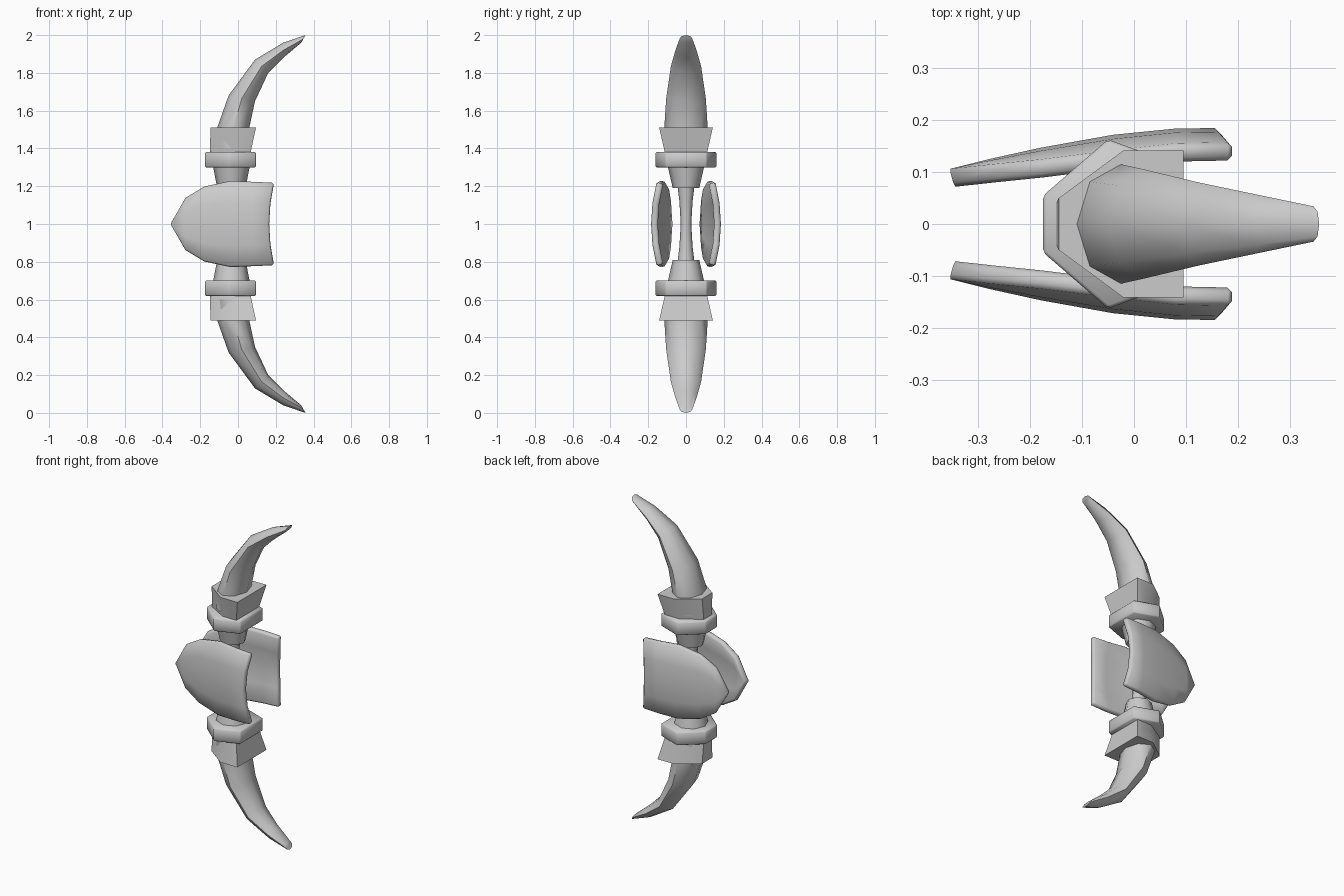
import bpy, bmesh, math
from mathutils import Vector

cube = bpy.data.objects.get("Cube")
if cube:
    bpy.data.objects.remove(cube)

# Single plain grey
GREY = (0.6, 0.6, 0.6, 1.0)
grey = bpy.data.materials.new("plain_grey")
grey.use_nodes = True
grey.diffuse_color = GREY
bsdf = grey.node_tree.nodes["Principled BSDF"]
bsdf.inputs["Base Color"].default_value = GREY
bsdf.inputs["Roughness"].default_value = 0.7


def finish(name, bm, angle=None):
    """Turn a bmesh into a smooth object whose origin is the weapon's centre."""
    me = bpy.data.meshes.new(name)
    bm.to_mesh(me)
    bm.free()
    me.materials.append(grey)
    ob = bpy.data.objects.new(name, me)
    ob.location.z = 1
    bpy.context.collection.objects.link(ob)
    bpy.ops.object.select_all(action='DESELECT')
    bpy.context.view_layer.objects.active = ob
    ob.select_set(True)
    if angle is None:
        bpy.ops.object.shade_smooth()
    else:
        bpy.ops.object.shade_smooth_by_angle(angle=math.radians(angle))
    return ob


def mirror(ob, axis):
    mod = ob.modifiers.new("mirror", 'MIRROR')
    mod.use_axis = [axis == i for i in range(3)]
    mod.use_mirror_merge = False


def loft(name, rings, angle=None, both_ends=True):
    """Skin closed rings of points and cap both ends."""
    bm = bmesh.new()
    loops = [[bm.verts.new(p) for p in ring] for ring in rings]
    n = len(loops[0])
    for a, b in zip(loops, loops[1:]):
        for i in range(n):
            j = (i + 1) % n
            bm.faces.new((a[i], a[j], b[j], b[i]))
    bm.faces.new(loops[0])
    bm.faces.new(loops[-1])
    bmesh.ops.recalc_face_normals(bm, faces=bm.faces)
    ob = finish(name, bm, angle)
    if both_ends:
        mirror(ob, 2)
    return ob


def oval(outer, inner, ry, sides=8):
    """Oval section spanning two (x, z) points, with half width ry."""
    o, i = Vector((outer[0], 0, outer[1])), Vector((inner[0], 0, inner[1]))
    mid, half = (o + i) / 2, (i - o) / 2
    turn = [2 * math.pi * k / sides for k in range(sides)]
    return [mid + half * math.cos(t) + Vector((0, ry * math.sin(t), 0)) for t in turn]


def symmetric(half, z):
    """Closed section from its +y half, mirrored across y."""
    pts = half + [(x, -y) for x, y in reversed(half)]
    return [(x, y, z) for x, y in pts]


# Curved, flattened horn at each end
horn_sections = [
    ((-0.12, 0.40), (0.05, 0.40), 0.112),
    ((-0.11, 0.51), (0.06, 0.51), 0.115),
    ((-0.05, 0.68), (0.09, 0.65), 0.105),
    ((0.09, 0.87), (0.16, 0.80), 0.080),
    ((0.24, 0.96), (0.24, 0.88), 0.056),
    ((0.357, 1.0), (0.335, 0.96), 0.034),
]
loft("horns", [oval(*s) for s in horn_sections], 60)

# Flared angular cup holding each horn
cup_low = [(-0.15, 0.04), (-0.03, 0.11), (0.065, 0.11)]
cup_high = [(-0.145, 0.05), (-0.02, 0.142), (0.095, 0.142)]
loft("horn_cups", [symmetric(cup_low, 0.37), symmetric(cup_high, 0.51)], 40)

# Six-sided band under each cup
band = [(-0.175, 0.055), (-0.05, 0.163), (0.095, 0.11)]
band_ob = loft("bands", [symmetric(band, 0.30), symmetric(band, 0.38)])
bevel = band_ob.modifiers.new("soft_edge", 'BEVEL')
bevel.width = 0.006

# Tapered socket between band and grip
loft("sockets", [oval((-0.11, 0.19), (0.04, 0.19), 0.07),
                 oval((-0.135, 0.32), (0.065, 0.32), 0.10)], 50)

# Slim waisted grip
grip_sections = [(-0.2, 0.045), (-0.12, 0.035), (0, 0.028), (0.12, 0.035), (0.2, 0.045)]
loft("grip", [oval((-0.035 - r, z), (-0.035 + r, z), r) for z, r in grip_sections],
     60, both_ends=False)

# Curved guard plate on each side: columns of x, half height, outward y
columns = [(-0.36, 0.0, 0.105), (-0.28, 0.14, 0.125), (-0.18, 0.20, 0.147),
           (-0.04, 0.23, 0.172), (0.08, 0.225, 0.184), (0.165, 0.22, 0.185)]
steps = [-1, -0.5, 0, 0.5, 1]
bm = bmesh.new()
grid = []
for k, (x, h, y) in enumerate(columns):
    bow = 0.025 if k == len(columns) - 1 else 0
    grid.append([bm.verts.new((x + bow * t * t, y - 0.6 * (h * t) ** 2, h * t))
                 for t in steps])
for a, b in zip(grid, grid[1:]):
    for i in range(len(steps) - 1):
        bm.faces.new((a[i], a[i + 1], b[i + 1], b[i]))
bmesh.ops.remove_doubles(bm, verts=bm.verts, dist=0.0005)
bm.normal_update()
if sum(f.normal.y for f in bm.faces) < 0:
    bmesh.ops.reverse_faces(bm, faces=bm.faces)
guard = finish("guard_plates", bm)
solid = guard.modifiers.new("thickness", 'SOLIDIFY')
solid.thickness = 0.036
solid.offset = -1
edge = guard.modifiers.new("soft_edge", 'BEVEL')
edge.width = 0.009
edge.angle_limit = math.radians(50)
mirror(guard, 1)
